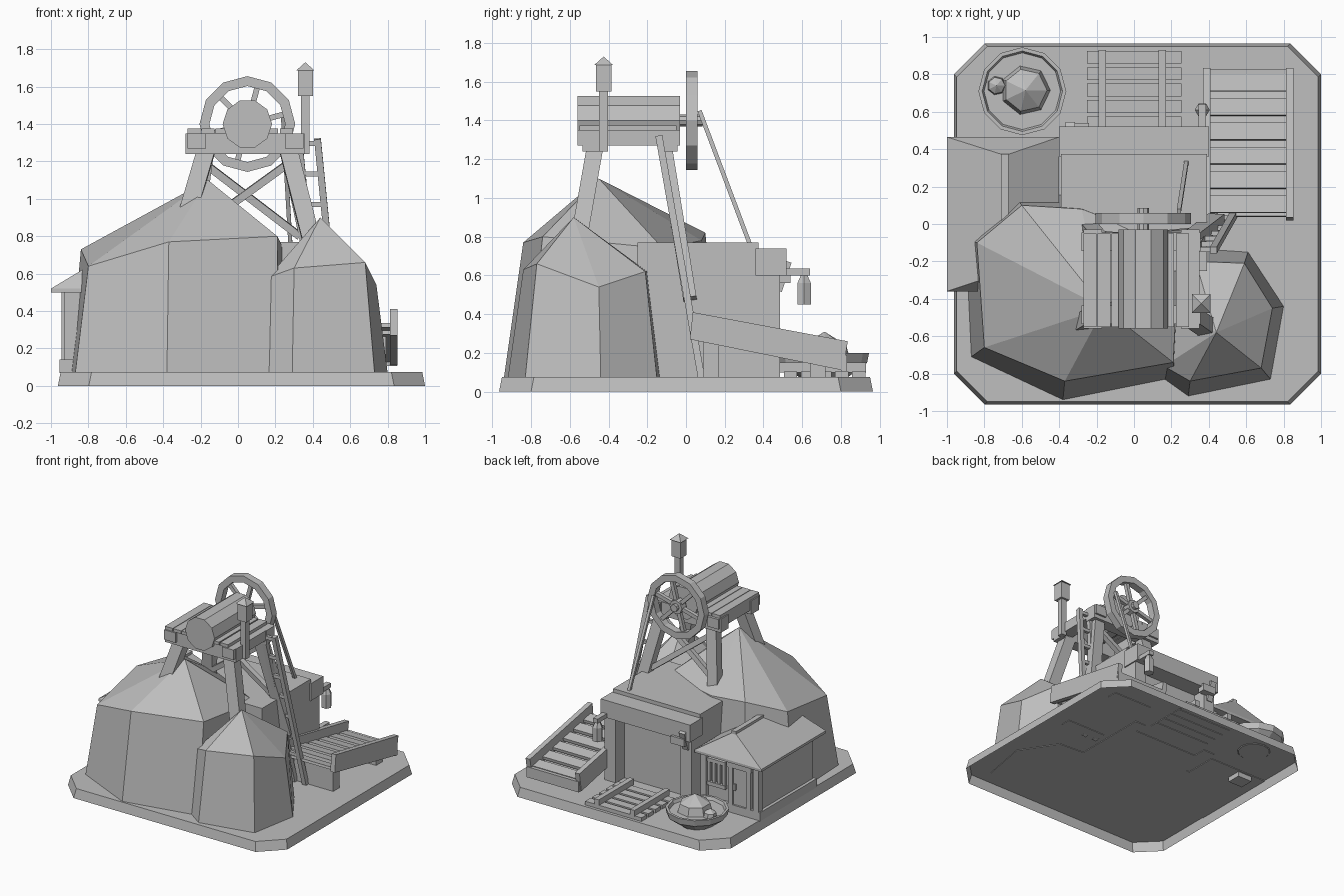
import bpy, bmesh, math
from mathutils import Vector

if "Cube" in bpy.data.objects:
    bpy.data.objects.remove(bpy.data.objects["Cube"])

shade = (.52, .52, .52, 1)
grey = bpy.data.materials.new("plain_grey")
grey.use_nodes = True
grey.diffuse_color = shade
grey.node_tree.nodes["Principled BSDF"].inputs["Base Color"].default_value = shade


def finish(name, bm):
    bmesh.ops.recalc_face_normals(bm, faces=bm.faces)
    mesh = bpy.data.meshes.new(name)
    bm.to_mesh(mesh)
    bm.free()
    mesh.materials.append(grey)
    obj = bpy.data.objects.new(name, mesh)
    bpy.context.collection.objects.link(obj)
    return obj


def loft(name, rings, apex=None, floor=True):
    """Skin a stack of rings; close the top with a cap or a point."""
    bm = bmesh.new()
    loops = [[bm.verts.new(p) for p in ring] for ring in rings]
    n = len(loops[0])
    for low, high in zip(loops, loops[1:]):
        for i in range(n):
            j = (i + 1) % n
            bm.faces.new((low[i], low[j], high[j], high[i]))
    if floor:
        bm.faces.new(loops[0][::-1])
    if apex:
        tip = bm.verts.new(apex)
        for i in range(n):
            bm.faces.new((loops[-1][i], loops[-1][(i + 1) % n], tip))
    else:
        bm.faces.new(loops[-1])
    return finish(name, bm)


def rect(left, right, front, back, z):
    return [(left, front, z), (right, front, z), (right, back, z), (left, back, z)]


def box(name, left, right, front, back, bottom, top):
    return loft(name, [rect(left, right, front, back, z) for z in (bottom, top)])


def beam(name, start, end, width, depth=None):
    """Square timber between two points; width across x, depth the other way."""
    start, end = Vector(start), Vector(end)
    axis = (end - start).normalized()
    hint = Vector((0, 1, 0)) if abs(axis.x) > .9 else Vector((1, 0, 0))
    u = (hint - axis * hint.dot(axis)).normalized() * width / 2
    v = axis.cross(u).normalized() * (depth or width) / 2
    return loft(name, [[c - u - v, c + u - v, c + u + v, c - u + v] for c in (start, end)])


def circle(cx, cy, z, radius, sides):
    angles = [math.tau * i / sides for i in range(sides)]
    return [(cx + radius * math.cos(a), cy + radius * math.sin(a), z) for a in angles]


def y_ring(y, radius, sides):
    """Upright ring around the winding axle."""
    return [(x, y, z) for x, z, _ in circle(axle.x, axle.z, 0, radius, sides)]


def axle_cylinder(name, radius, front, back, sides):
    return loft(name, [y_ring(y, radius, sides) for y in (front, back)])


def rock(name, foot, rim, apex):
    """Faceted boulder: flared foot, uneven rim, pointed top."""
    return loft(name, [[(x, y, ground) for x, y in foot], rim], apex)


ground = .07
axle = Vector((.05, .03, 1.4))


# Hollow ground slab with cut corners
def slab(z, inset):
    left, right, y, cut = inset - .963, 1 - inset, .965 - inset, .165
    return [(left + cut, -y, z), (right - cut, -y, z), (right, cut - y, z), (right, y - cut, z),
            (right - cut, y, z), (left + cut, y, z), (left, y - cut, z), (left, cut - y, z)]


loft("ground_slab", [slab(0, 0), slab(.075, .015)], floor=False)

# Boulders
rock("large_rock",
     [(-.38, -.94), (.22, -.82), (.3, -.1), (-.28, .15), (-.65, .17), (-.9, -.08), (-.87, -.71)],
     [(-.37, -.84, .77), (.21, -.74, .8), (.24, -.12, .74), (-.28, .08, .78),
      (-.6, .1, .82), (-.84, -.1, .73), (-.8, -.66, .64)],
     (-.16, -.45, 1.1))
rock("small_rock",
     [(.29, -.92), (.73, -.83), (.8, -.44), (.61, -.15), (.31, -.13), (.14, -.4), (.15, -.82)],
     [(.3, -.84, .63), (.68, -.77, .66), (.74, -.45, .54), (.59, -.21, .62),
      (.33, -.2, .62), (.2, -.42, .6), (.16, -.76, .58)],
     (.44, -.58, .9))

# Mine portal
box("portal_block", -.39, .39, -.25, .375, ground, .77)
box("portal_lintel", -.4, .4, .36, .52, .6, .74)
for side, x in (("left", .34), ("right", -.34)):
    box(side + "_portal_post", x - .05, x + .05, .37, .485, ground, .61)
box("right_portal_bracket", -.36, -.24, .48, .54, .56, .62)
beam("right_portal_brace", (-.34, .48, .52), (-.34, .53, .67), .05, .03)

# Hanging lantern
box("lantern_arm", .345, .385, .48, .64, .6, .635)
loft("lantern_body", [circle(.365, .61, z, r, 6) for z, r in ((.45, .04), (.56, .04), (.6, .02))])

# Shed
box("shed_footing", -.955, -.42, -.31, .42, ground, .14)
box("shed_walls", -.93, -.42, -.3, .39, ground, .53)
eaves = (-1, -.4, -.36, .465)
loft("shed_roof", [rect(*eaves, .5), rect(*eaves, .52), rect(-.7, -.68, -.26, .37, .7)])
box("shed_ridge", -.71, -.67, -.26, .375, .685, .715)
box("shed_door", -.83, -.7, .29, .405, .03, .44)
for x in (-.85, -.69):
    box("door_jamb", x - .02, x + .02, .385, .42, .12, .46)
box("door_header", -.88, -.66, .385, .425, .44, .48)
box("door_handle", -.735, -.715, .4, .42, .26, .31)
for z in (.24, .43):
    box("window_rail", -.64, -.48, .385, .415, z, z + .03)
for i in range(4):
    x = i * .045 - .625
    box("window_bar", x - .01, x + .01, .385, .41, .25, .45)
for x in (-.92, -.45):
    box("shed_corner_post", x - .025, x + .025, .37, .42, ground, .51)

# Headframe legs and braces
for side, top, foot in (("left", .27, .4), ("right", -.17, -.32)):
    beam(side + "_front_leg", (top, -.47, 1.26), (foot, -.56, .75), .095, .085)
    beam(side + "_rear_leg", (top, -.11, 1.28), (foot + .04, .02, .48), .09, .07)
beam("falling_cross_brace", (-.18, -.09, 1.19), (.33, -.04, .8), .04)
beam("rising_cross_brace", (.27, -.1, 1.19), (-.27, -.05, .8), .04)

# Platform
deck = 1.35
for y in (-.49, -.1):
    box("platform_cross_beam", -.28, .355, y - .045, y + .055, deck - .11, deck)
for x in (-.22, .3):
    box("platform_side_beam", x - .05, x + .05, -.56, -.03, deck - .08, deck)
for x in (-.27, -.195, -.12, .145, .225):
    box("deck_plank", x, x + ground, -.55, -.05, deck, deck + .025)

# Winding drum and wheel
axle_cylinder("winding_drum", .132, -.56, -.03, 10)
axle_cylinder("wheel_axle", .03, -.05, .085, 8)
axle_cylinder("wheel_hub", .055, 0, .06, 8)
bm = bmesh.new()
rings = [[bm.verts.new(p) for p in y_ring(y, radius, 12)]
         for y, radius in ((0, .256), (.06, .256), (.06, .203), (0, .203))]
for low, high in zip(rings, rings[1:] + rings[:1]):
    for i in range(len(low)):
        bm.faces.new((low[i - 1], low[i], high[i], high[i - 1]))
finish("wheel_rim", bm)
for i in range(6):
    angle = math.tau * i / 6 + .26
    ray = Vector((math.cos(angle), 0, math.sin(angle)))
    beam("wheel_spoke", axle + ray * .03, axle + ray * .215, .03)
beam("wheel_stay", (.24, .07, 1.45), (.28, .33, .76), .022)


# Lamp post on the platform
def lamp_square(half, z):
    return rect(.36 - half, .36 + half, -.425 - half, -.425 + half, z)


for name, half, bottom, top in (("lamp_post", .023, 1.24, 1.56), ("lamp_box", .04, 1.55, 1.69)):
    loft(name, [lamp_square(half, bottom), lamp_square(half, top)])
loft("lamp_cap", [lamp_square(.05, 1.685)], (.36, -.425, 1.73))

# Ladder
rails = [(Vector((x, -.14, 1.32)), Vector((x + .125, .08, ground))) for x in (.425, .325)]
for top, foot in rails:
    beam("ladder_rail", top, foot, .036)
for i in range(7):
    beam("ladder_rung", *(top.lerp(foot, i * .13 + .02) for top, foot in rails), .026)

# Sloping chute
for x in (.39, .833):
    loft("chute_side", [[(u, .02, .27), (u, .81, .11), (u, .835, .26), (u, .035, .41)]
                        for u in (x - .02, x + .02)])
middle = .61
beam("chute_bed", (middle, .04, .285), (middle, .815, .135), .42, .02)
for i in range(6):
    y, z = .1 + i * .13, .317 - i * .025
    beam("chute_slat", (middle, y - .04, z + .008), (middle, y + .05, z - .009), .41, .025)
box("chute_end_board", .38, .85, .8, .83, .105, .19)
for y, top in ((.13, .27), (.68, .16)):
    box("chute_support", .44, .79, y - .04, y + .04, ground, top)

# Track
for i in range(5):
    y = .54 + i * .088
    box("track_sleeper", -.25, .255, y - .034, y + .034, ground, .105)
for x in (-.17, .15):
    box("track_rail", x - .02, x + .02, .48, .93, .1, .15)

# Ore bowl
loft("ore_bowl", [circle(-.597, .71, z, r, 12) for z, r in
                  ((ground, .12), (.15, .225), (.2, .235), (.2, .215), (.175, .205))])
for name, x, y, radius, shoulder, peak in (("ore_heap", -.58, .715, .14, .24, .31),
                                           ("ore_lump", -.735, .74, .055, .21, .24)):
    loft(name, [circle(x, y, .15, radius, 7), circle(x, y, shoulder, radius * .82, 7)], (x, y, peak))
